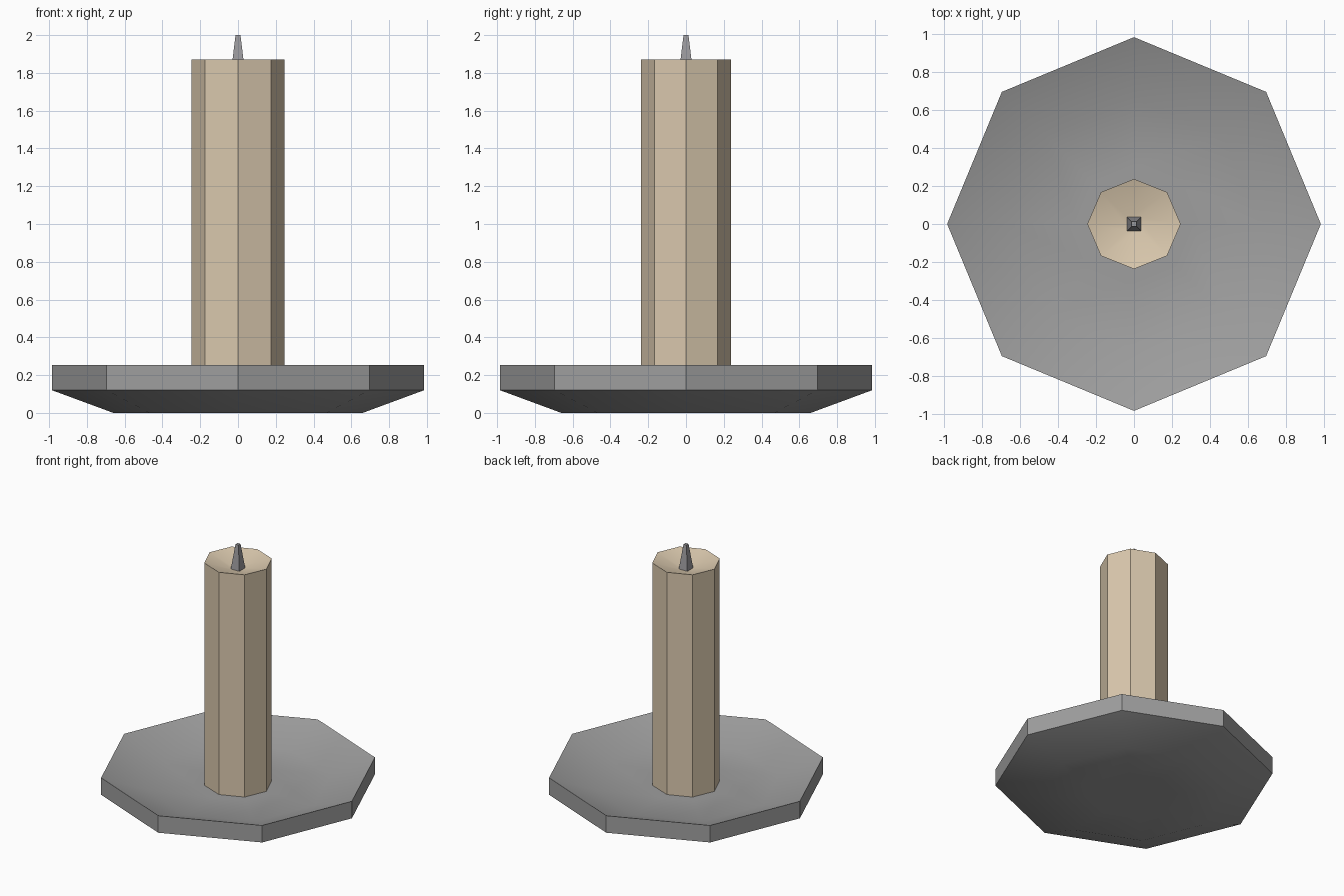
import bpy, bmesh, math

if "Cube" in bpy.data.objects:
    bpy.data.objects.remove(bpy.data.objects["Cube"])

def material(name, rgb):
    m = bpy.data.materials.new(name)
    m.diffuse_color = (*rgb, 1)
    m.use_nodes = True
    m.node_tree.nodes["Principled BSDF"].inputs["Base Color"].default_value = m.diffuse_color
    return m

GREY = material("dish grey", (0.345, 0.345, 0.345))
CREAM = material("wax cream", (0.70, 0.58, 0.42))
DARK = material("wick grey", (0.33, 0.325, 0.34))

def lathe(name, profile, sides, mat, start=0.0, y_scale=1.0):
    """Stack rings of (radius, z) and cap both ends."""
    bm = bmesh.new()
    rings = []
    for r, z in profile:
        rings.append([bm.verts.new((r * math.cos(start + 2 * math.pi * i / sides),
                                    r * math.sin(start + 2 * math.pi * i / sides) * y_scale, z))
                      for i in range(sides)])
    for a, b in zip(rings, rings[1:]):
        for i in range(sides):
            j = (i + 1) % sides
            bm.faces.new((a[i], a[j], b[j], b[i]))
    bm.faces.new(rings[0][::-1])
    bm.faces.new(rings[-1])
    bmesh.ops.recalc_face_normals(bm, faces=bm.faces[:])
    me = bpy.data.meshes.new(name)
    bm.to_mesh(me)
    bm.free()
    me.materials.append(mat)
    ob = bpy.data.objects.new(name, me)
    bpy.context.collection.objects.link(ob)
    bpy.ops.object.select_all(action='DESELECT')
    ob.select_set(True)
    bpy.context.view_layer.objects.active = ob
    bpy.ops.object.shade_smooth_by_angle(angle=math.radians(30))
    return ob

# Octagonal dish: flat underside, sloped skirt, upright rim, sunken floor
lathe("dish", [(0.30, 0), (0.66, 0), (0.985, 0.12), (0.985, 0.253),
               (0.66, 0.133), (0.30, 0.133)], 8, GREY)

# Octagonal candle with a melted hollow in the top
lathe("candle", [(0.246, 0.12), (0.246, 1.87), (0.05, 1.81)], 8, CREAM, y_scale=0.965)

# Tapered square wick
q = math.sqrt(2)
lathe("wick", [(0.037 * q, 1.805), (0.013 * q, 2.0)], 4, DARK, start=math.pi / 4)
